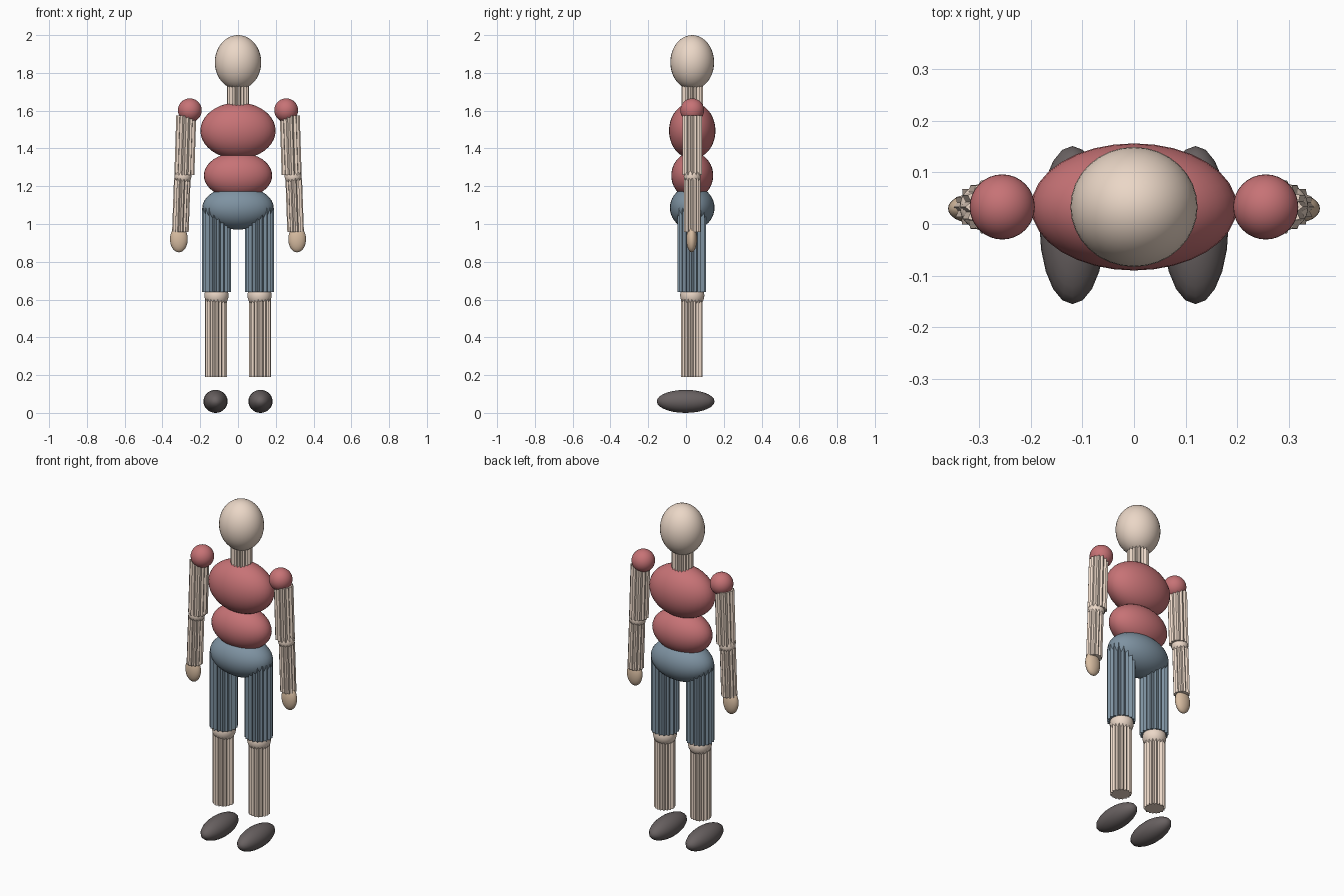
import bpy, bmesh, math, random
from mathutils import Vector

if "Cube" in bpy.data.objects:
    bpy.data.objects.remove(bpy.data.objects["Cube"])

random.seed(4)
CY = 0.033  # depth of the body axis


def material(name, rgb):
    m = bpy.data.materials.new(name)
    m.diffuse_color = (*rgb, 1)
    m.use_nodes = True
    m.node_tree.nodes["Principled BSDF"].inputs["Base Color"].default_value = m.diffuse_color
    return m


SKIN = material("skin", (0.83, 0.68, 0.57))
HAND = material("hand_skin", (0.69, 0.51, 0.36))
SHIRT = material("shirt", (0.57, 0.17, 0.18))
SHORTS = material("shorts", (0.21, 0.29, 0.36))
SHOE = material("shoe", (0.14, 0.12, 0.12))


def finish(bm, name, mat, smooth):
    me = bpy.data.meshes.new(name)
    bmesh.ops.recalc_face_normals(bm, faces=bm.faces)
    for f in bm.faces:
        f.smooth = smooth
    bm.to_mesh(me)
    bm.free()
    me.materials.append(mat)
    ob = bpy.data.objects.new(name, me)
    bpy.context.collection.objects.link(ob)
    return ob


def ellipsoid(name, centre, radii, mat, segs=32, rings=20):
    bm = bmesh.new()
    bmesh.ops.create_uvsphere(bm, u_segments=segs, v_segments=rings, radius=1)
    for v in bm.verts:
        v.co = Vector(c + r * p for c, r, p in zip(centre, radii, v.co))
    return finish(bm, name, mat, True)


def shaft(name, bottom, top, radius, mat, flutes=18):
    """Grooved post with level ends, running from bottom to top."""
    bm = bmesh.new()
    n = flutes * 2
    profile = []
    for i in range(n):
        r = radius * (random.uniform(0.78, 0.88) if i % 2 else 1)
        a = math.tau * i / n
        profile.append(Vector((r * math.cos(a), r * math.sin(a), 0)))
    ends = []
    for c in (Vector(bottom), Vector(top)):
        ring = [bm.verts.new(c + p) for p in profile]
        hub = bm.verts.new(c)
        for i in range(n):
            bm.faces.new((ring[i], ring[(i + 1) % n], hub))
        ends.append(ring)
    a, b = ends
    for i in range(n):
        j = (i + 1) % n
        bm.faces.new((a[i], a[j], b[j], b[i]))
    return finish(bm, name, mat, False)


# Head, neck and torso
ellipsoid("head", (0, CY, 1.856), (0.123, 0.116, 0.144), SKIN)
shaft("neck", (0, CY, 1.60), (0, CY, 1.76), 0.058, SKIN)
ellipsoid("chest", (0, CY, 1.494), (0.199, 0.123, 0.149), SHIRT)
ellipsoid("abdomen", (0, CY, 1.257), (0.181, 0.111, 0.122), SHIRT)
ellipsoid("hips", (0, CY, 1.086), (0.189, 0.118, 0.115), SHORTS)

for side, s in (("left", 1), ("right", -1)):
    # Arm
    ellipsoid(side + "_shoulder", (s * 0.255, CY, 1.602), (0.063,) * 3, SHIRT)
    shaft(side + "_upper_arm", (s * 0.284, CY, 1.26), (s * 0.274, CY, 1.574), 0.053, SKIN, 14)
    ellipsoid(side + "_elbow", (s * 0.292, CY, 1.252), (0.045,) * 3, SKIN)
    shaft(side + "_forearm", (s * 0.305, CY, 0.958), (s * 0.295, CY, 1.24), 0.044, SKIN, 14)
    ellipsoid(side + "_hand", (s * 0.313, 0.03, 0.92), (0.047, 0.028, 0.07), HAND, 24, 16)
    # Leg
    shaft(side + "_thigh", (s * 0.114, CY - 0.003, 0.64), (s * 0.114, CY - 0.003, 1.085), 0.077, SHORTS)
    ellipsoid(side + "_knee", (s * 0.114, CY, 0.622), (0.064,) * 3, SKIN)
    shaft(side + "_shin", (s * 0.117, CY - 0.002, 0.19), (s * 0.117, CY - 0.002, 0.61), 0.058, SKIN)
    # Foot
    ellipsoid(side + "_foot", (s * 0.119, -0.002, 0.061), (0.064, 0.153, 0.061), SHOE, 20, 14)
